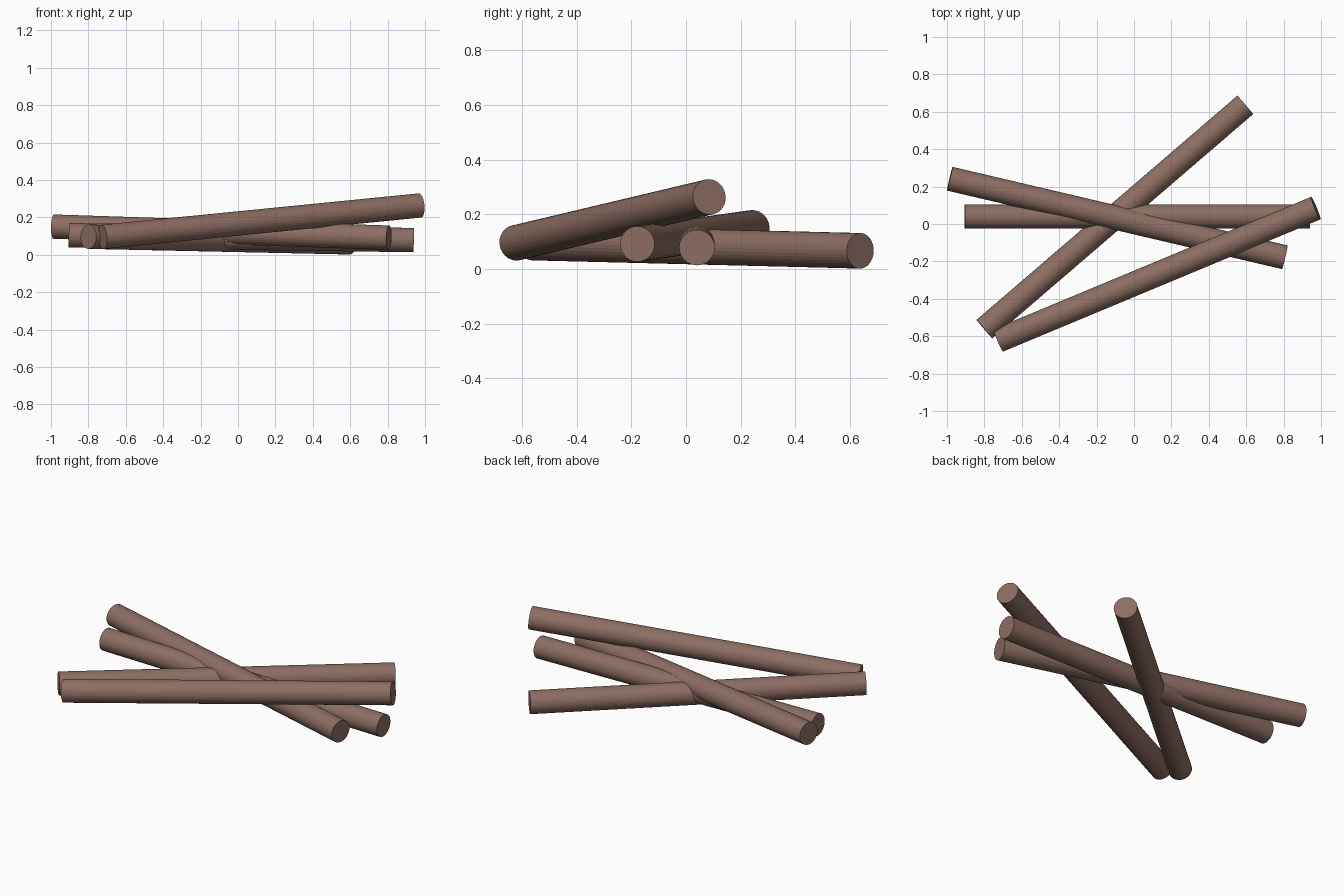
import bpy
from mathutils import Vector

if "Cube" in bpy.data.objects:
    bpy.data.objects.remove(bpy.data.objects["Cube"])

RADIUS = 0.065
SIDES = 32

bark = bpy.data.materials.new("brown wood")
bark.diffuse_color = (0.266, 0.156, 0.125, 1)
bark.use_nodes = True
bark.node_tree.nodes["Principled BSDF"].inputs["Base Color"].default_value = bark.diffuse_color


def log(name, start, end):
    """Straight cylinder between two end centres."""
    a, b = Vector(start), Vector(end)
    axis = b - a
    bpy.ops.mesh.primitive_cylinder_add(
        vertices=SIDES, radius=RADIUS, depth=axis.length, location=(a + b) / 2,
        rotation=axis.to_track_quat('Z', 'Y').to_euler())
    obj = bpy.context.object
    obj.name = name
    obj.data.materials.append(bark)


# Four loosely crossed logs
log("log_straight", (-0.905, 0.04, 0.105), (0.94, 0.04, 0.079))
log("log_shallow", (-0.985, 0.242, 0.151), (0.807, -0.178, 0.092))
log("log_diagonal", (-0.80, -0.562, 0.097), (0.595, 0.637, 0.067))
log("log_top", (-0.725, -0.622, 0.096), (0.972, 0.085, 0.264))
